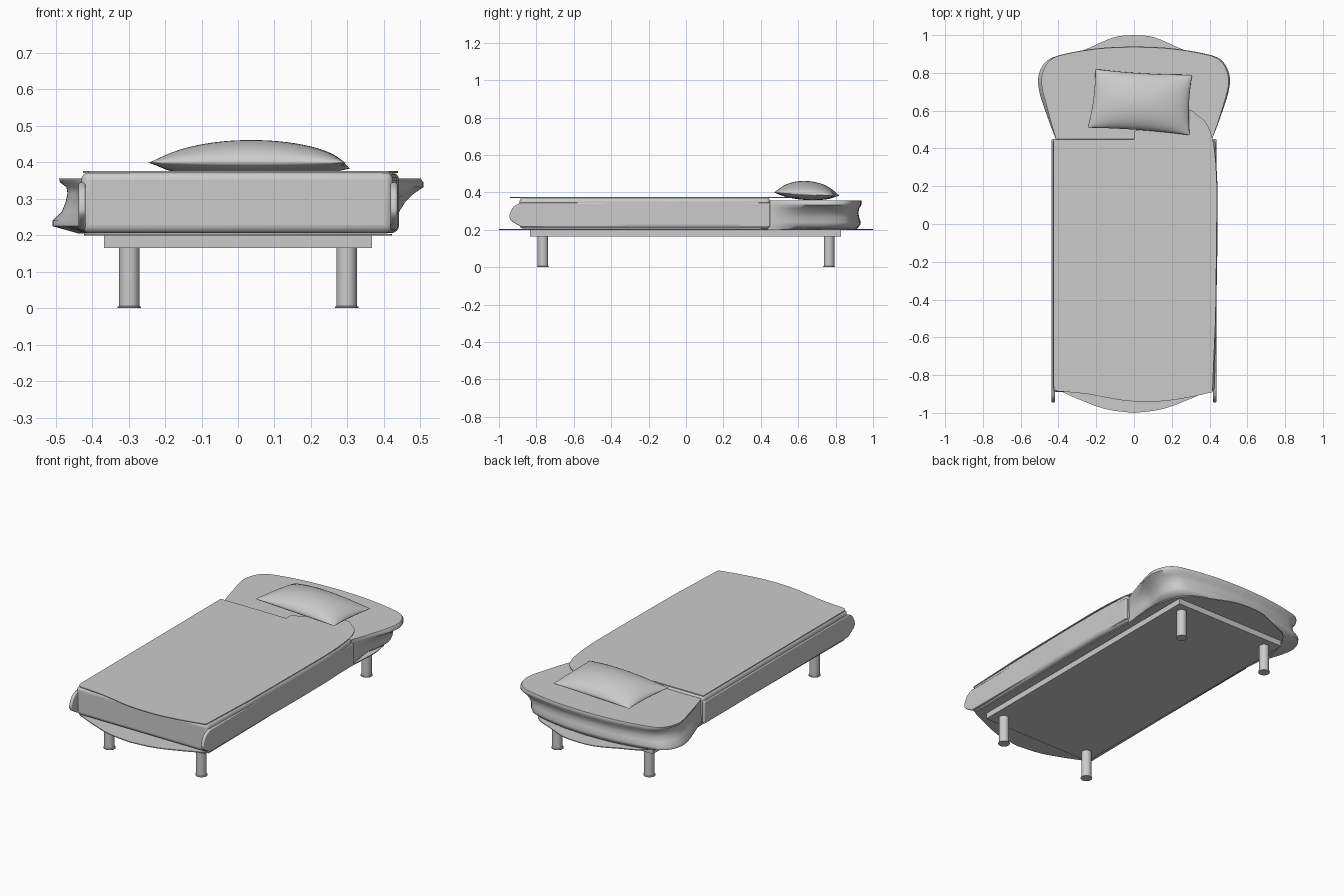
import bpy, bmesh, math

if "Cube" in bpy.data.objects:
    bpy.data.objects.remove(bpy.data.objects["Cube"])

grey = bpy.data.materials.new("plain_grey")
grey.diffuse_color = (0.6, 0.6, 0.6, 1)
grey.use_nodes = True
grey.node_tree.nodes["Principled BSDF"].inputs["Base Color"].default_value = grey.diffuse_color


def finish(name, bm, bevel=0.0, angle=35):
    bmesh.ops.recalc_face_normals(bm, faces=bm.faces)
    me = bpy.data.meshes.new(name)
    bm.to_mesh(me)
    bm.free()
    ob = bpy.data.objects.new(name, me)
    bpy.context.collection.objects.link(ob)
    me.materials.append(grey)
    if bevel:
        mod = ob.modifiers.new("soft_edges", "BEVEL")
        mod.width, mod.segments, mod.limit_method = bevel, 4, "ANGLE"
        mod.angle_limit = math.radians(50)
    bpy.ops.object.select_all(action="DESELECT")
    ob.select_set(True)
    bpy.context.view_layer.objects.active = ob
    bpy.ops.object.shade_smooth_by_angle(angle=math.radians(angle))
    return ob


def loft(name, rings, bevel=0.0, angle=35):
    """Skin a stack of equal-sized rings and cap both ends."""
    bm = bmesh.new()
    vs = [[bm.verts.new(p) for p in r] for r in rings]
    n = len(vs[0])
    for a, b in zip(vs, vs[1:]):
        for i in range(n):
            j = (i + 1) % n
            bm.faces.new((a[i], a[j], b[j], b[i]))
    bm.faces.new(vs[0][::-1])
    bm.faces.new(vs[-1])
    return finish(name, bm, bevel, angle)


def slab(name, outline, z0, z1, bevel=0.0):
    return loft(name, [[(x, y, z) for x, y in outline] for z in (z0, z1)], bevel)


def curve(points, steps=5):
    """Smooth open path through the points."""
    p = [points[0]] + points + [points[-1]]
    out = []
    for a, b, c, d in zip(p, p[1:], p[2:], p[3:]):
        for s in range(steps):
            t = s / steps
            out.append(tuple(0.5 * (2 * b[k] + (c[k] - a[k]) * t
                       + (2 * a[k] - 5 * b[k] + 4 * c[k] - d[k]) * t * t
                       + (3 * b[k] - a[k] - 3 * c[k] + d[k]) * t ** 3) for k in (0, 1)))
    return out + [points[-1]]


def mirrored(half):
    """Close a right-hand half outline whose ends lie on x = 0."""
    return half + [(-x, y) for x, y in half[-2:0:-1]]


# Legs with small foot rims
for sx in (-1, 1):
    for sy in (-1, 1):
        prof = [(0.032, 0), (0.032, 0.004), (0.028, 0.006), (0.028, 0.17)]
        loft("leg", [[(sx * 0.298 + r * math.cos(a), sy * 0.765 + r * math.sin(a), z)
                      for a in (k * math.tau / 28 for k in range(28))] for r, z in prof])

# Bed frame
slab("frame", [(-0.367, -0.835), (0.367, -0.835), (0.367, 0.83), (-0.367, 0.83)], 0.165, 0.2)

# Thin under sheet with bowed ends
half = curve([(0, -1), (0.15, -0.98), (0.3, -0.925), (0.42, -0.87)]) + \
    curve([(0.41, 0.45), (0.42, 0.7), (0.35, 0.87), (0.22, 0.94), (0.1, 0.99), (0, 1)])
slab("under_sheet", mirrored(half), 0.199, 0.204)

# Flared head end of the mattress, twisted so each side flares at its own height
head = mirrored([(0, 0.40)] + curve([(0.41, 0.44), (0.455, 0.56), (0.50, 0.70), (0.505, 0.79),
                                     (0.46, 0.87), (0.36, 0.905), (0.18, 0.932), (0, 0.94)]))
levels = [  # height, left width, right width, rear pull
    (0.205, 0.86, 0.80, 0.95), (0.225, 1.0, 0.85, 0.985), (0.24, 1.0, 0.86, 0.99),
    (0.265, 0.95, 0.87, 0.975), (0.29, 0.93, 0.90, 0.965), (0.315, 0.92, 0.95, 0.975),
    (0.332, 0.925, 1.0, 0.995), (0.345, 0.96, 1.0, 1.0), (0.356, 0.965, 0.985, 0.995)]
rings = []
for z, l, r, p in levels:
    ring = []
    for x, y in head:
        w = l if x < 0 else r
        f = min(1, max(0, (y - 0.44) / 0.2))
        ring.append((x * (1 + (w - 1) * f), 0.4 + (y - 0.4) * p, z))
    rings.append(ring)
loft("head_mattress", rings, angle=50)

# Covered mattress body
slab("covered_mattress", [(-0.43, -0.89), (0.425, -0.89), (0.435, -0.5), (0.442, -0.1),
                          (0.442, 0.2), (0.43, 0.45), (-0.43, 0.45)], 0.206, 0.373, 0.022)

# Top blanket with bowed foot edge and a turned-back corner
top = curve([(-0.41, -0.885), (-0.25, -0.9), (-0.05, -0.935), (0.12, -0.94),
             (0.28, -0.92), (0.415, -0.89)]) + \
    curve([(0.432, -0.5), (0.438, 0.0), (0.437, 0.25), (0.42, 0.43), (0.385, 0.53),
           (0.33, 0.58), (0.28, 0.605), (0.15, 0.56), (0.0, 0.49)]) + \
    [(0.0, 0.447), (-0.425, 0.447), (-0.425, -0.86)]
slab("top_blanket", top, 0.371, 0.376)

# Side drapes with rounded foot ends
for s in (-1, 1):
    side = [(0.45, 0.215), (0.45, 0.345)] + curve(
        [(-0.88, 0.345), (-0.92, 0.325), (-0.943, 0.28), (-0.935, 0.25), (-0.88, 0.215)])
    loft("side_drape", [[(s * x, y, z) for y, z in side] for x in (0.418, 0.437)], 0.006)

# Pillow: two puffed sheets joined along a pinched seam
bm = bmesh.new()
nu, nv = 32, 22
c00, c10, c11, c01 = (-0.245, 0.51), (0.295, 0.47), (0.308, 0.79), (-0.205, 0.82)
for side in (1, -1):
    grid = []
    for i in range(nu + 1):
        col = []
        for j in range(nv + 1):
            u, v = -math.cos(math.pi * i / nu), -math.cos(math.pi * j / nv)
            pu, pv = u * (1 - 0.04 * (1 - v * v)), v * (1 - 0.05 * (1 - u * u))
            a, b = (pu + 1) / 2, (pv + 1) / 2
            x, y = ((c00[k] * (1 - a) + c10[k] * a) * (1 - b)
                    + (c01[k] * (1 - a) + c11[k] * a) * b for k in (0, 1))
            puff = max(0, (1 - u * u) * (1 - v * v)) ** 0.55
            h = 0.07 if side > 0 else -0.032
            col.append(bm.verts.new((x, y, 0.391 - 0.008 * v + h * puff)))
        grid.append(col)
    for i in range(nu):
        for j in range(nv):
            bm.faces.new((grid[i][j], grid[i + 1][j], grid[i + 1][j + 1], grid[i][j + 1]))
bmesh.ops.remove_doubles(bm, verts=bm.verts, dist=1e-5)
finish("pillow", bm, angle=80)
